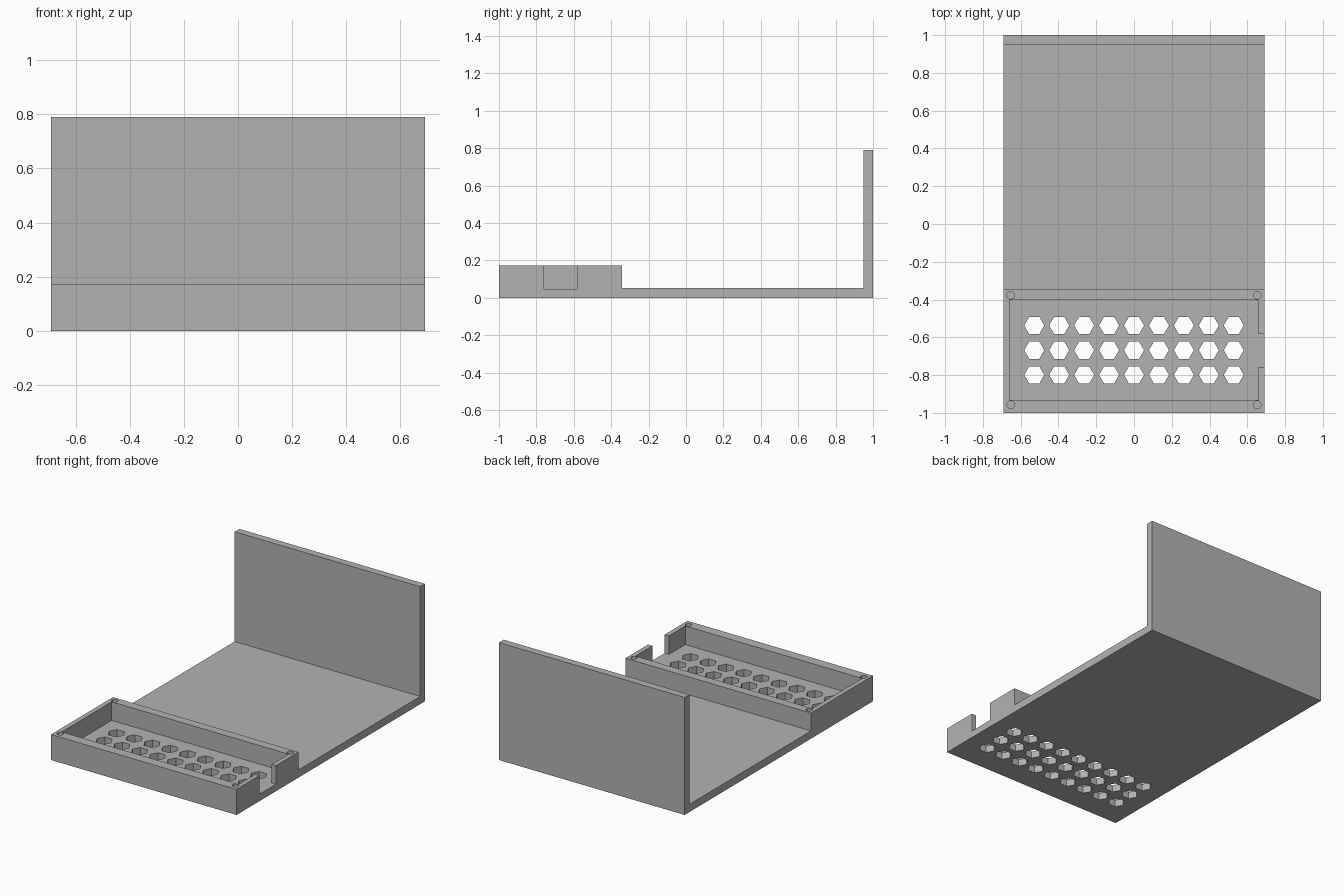
import bpy, bmesh, math
from mathutils import Matrix, Vector

cube = bpy.data.objects.get("Cube")
if cube:
    bpy.data.objects.remove(cube, do_unlink=True)

HALF_W = 0.69
FLOOR = 0.047
DECK = 0.052
RIM = 0.172

grey = bpy.data.materials.new("plain grey")
grey.use_nodes = True
colour = (0.45, 0.45, 0.45, 1)
grey.diffuse_color = colour
grey.node_tree.nodes["Principled BSDF"].inputs["Base Color"].default_value = colour


def finish(name, bm):
    bmesh.ops.recalc_face_normals(bm, faces=bm.faces)
    mesh = bpy.data.meshes.new(name)
    bm.to_mesh(mesh)
    bm.free()
    mesh.materials.append(grey)
    ob = bpy.data.objects.new(name, mesh)
    bpy.context.collection.objects.link(ob)
    return ob


def add_box(bm, low, high):
    low, high = Vector(low), Vector(high)
    place = Matrix.Translation((low + high) / 2) @ Matrix.Diagonal((*(high - low), 1))
    bmesh.ops.create_cube(bm, size=1, matrix=place)


def add_prism(bm, x, y, radius, sides, low, high, turn=0):
    place = Matrix.Translation((x, y, (low + high) / 2)) @ Matrix.Rotation(turn, 4, 'Z')
    bmesh.ops.create_cone(bm, cap_ends=True, segments=sides, radius1=radius,
                          radius2=radius, depth=high - low, matrix=place)


def cut(target, name, bm):
    cutter = finish(name, bm)
    cutter.hide_render = True
    mod = target.modifiers.new(name, 'BOOLEAN')
    mod.operation = 'DIFFERENCE'
    mod.solver = 'EXACT'
    mod.object = cutter
    bpy.context.view_layer.objects.active = target
    bpy.ops.object.modifier_apply(modifier=name)
    bpy.data.objects.remove(cutter, do_unlink=True)


# Side profile of tray block, deck and upright back wall, swept across the width
profile = [(-1, 0), (1, 0), (1, 0.79), (0.95, 0.79), (0.95, DECK),
           (-0.343, DECK), (-0.343, RIM), (-1, RIM)]
bm = bmesh.new()
side = bm.faces.new([bm.verts.new((-HALF_W, y, z)) for y, z in profile])
swept = bmesh.ops.extrude_face_region(bm, geom=[side])
moved = [v for v in swept["geom"] if isinstance(v, bmesh.types.BMVert)]
bmesh.ops.translate(bm, verts=moved, vec=(2 * HALF_W, 0, 0))
body = finish("stand_with_tray", bm)

# Tray pocket
bm = bmesh.new()
add_box(bm, (-0.658, -0.932, FLOOR), (0.658, -0.402, 0.4))
cut(body, "tray_pocket", bm)

# Cable notch through the left wall
bm = bmesh.new()
add_box(bm, (0.6, -0.758, FLOOR), (0.8, -0.583, 0.4))
cut(body, "cable_notch", bm)

# Hexagonal vents through the tray floor
bm = bmesh.new()
for row in range(3):
    for col in range(-4, 5):
        add_prism(bm, col * 0.132, -0.537 - row * 0.131, 0.053, 6, -0.1, 0.1,
                  math.radians(30))
# Turn the grid so that corners point sideways
corner = max(v.co.x for v in bm.verts) - 4 * 0.132
if corner < 0.05:
    for v in bm.verts:
        col = round(v.co.x / 0.132)
        row = round((-0.537 - v.co.y) / 0.131)
        centre = Vector((col * 0.132, -0.537 - row * 0.131, 0))
        v.co = centre + Matrix.Rotation(math.radians(30), 3, 'Z') @ (v.co - centre)
cut(body, "vent_holes", bm)

# Screw holes in the four tray corners
bm = bmesh.new()
for x in (-0.652, 0.652):
    for y in (-0.957, -0.377):
        add_prism(bm, x, y, 0.02, 24, FLOOR + 0.02, 0.3)
cut(body, "screw_holes", bm)

bpy.ops.object.select_all(action='DESELECT')
body.select_set(True)
bpy.context.view_layer.objects.active = body
bpy.ops.object.shade_smooth_by_angle(angle=math.radians(30))
